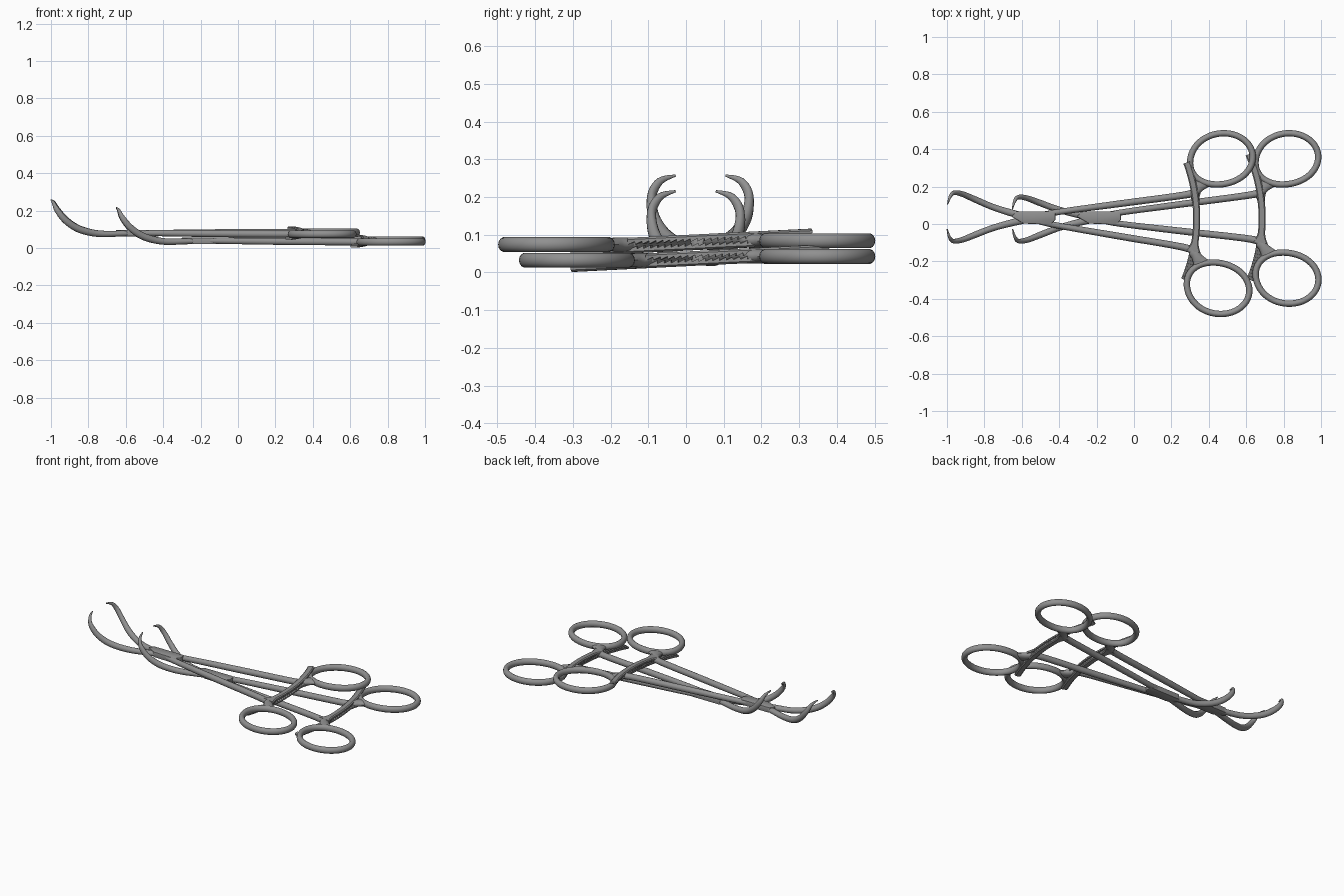
import bpy, bmesh, math
from mathutils import Vector, Matrix

if "Cube" in bpy.data.objects:
    bpy.data.objects.remove(bpy.data.objects["Cube"])

steel = bpy.data.materials.new("steel_grey")
steel.diffuse_color = (0.28, 0.28, 0.28, 1)
steel.use_nodes = True
steel.node_tree.nodes["Principled BSDF"].inputs["Base Color"].default_value = steel.diffuse_color


def finish(name, bm, place, smooth=40):
    """Place the mesh, fix its normals and add it to the scene."""
    bm.transform(place)
    bmesh.ops.recalc_face_normals(bm, faces=bm.faces)
    me = bpy.data.meshes.new(name)
    bm.to_mesh(me)
    bm.free()
    me.materials.append(steel)
    ob = bpy.data.objects.new(name, me)
    bpy.context.collection.objects.link(ob)
    bpy.ops.object.select_all(action='DESELECT')
    ob.select_set(True)
    bpy.context.view_layer.objects.active = ob
    bpy.ops.object.shade_smooth_by_angle(angle=math.radians(smooth))
    return ob


def loft(bm, sections, closed=False):
    """Skin a list of equal rings of points."""
    rings = [[bm.verts.new(p) for p in s] for s in sections]
    n = len(rings[0])
    for i in range(len(rings) if closed else len(rings) - 1):
        a, b = rings[i], rings[(i + 1) % len(rings)]
        for j in range(n):
            k = (j + 1) % n
            bm.faces.new((a[j], a[k], b[k], b[j]))
    if not closed:
        bm.faces.new(rings[0])
        bm.faces.new(rings[-1])


def spline(pts, steps=5):
    """Catmull-Rom through points of any dimension."""
    p = [pts[0]] + pts + [pts[-1]]
    out = []
    for i in range(1, len(p) - 2):
        for s in range(steps):
            t = s / steps
            out.append([0.5 * (2 * b + (c - a) * t + (2 * a - 5 * b + 4 * c - d) * t * t
                               + (3 * b - a - 3 * c + d) * t ** 3)
                        for a, b, c, d in zip(*p[i - 1:i + 3])])
    return out + [list(pts[-1])]


def oval_sections(path, closed=False, sides=14):
    """Oval cross-sections along (x, y, z, half_width, half_height) points."""
    n, res = len(path), []
    for i, q in enumerate(path):
        prev = path[(i - 1) % n if closed else max(i - 1, 0)]
        nxt = path[(i + 1) % n if closed else min(i + 1, n - 1)]
        t = (Vector(nxt[:3]) - Vector(prev[:3])).normalized()
        side = t.cross(Vector((0, 0, 1))).normalized()
        up = side.cross(t)
        res.append([Vector(q[:3]) + side * q[3] * math.cos(a) + up * q[4] * math.sin(a)
                    for a in (2 * math.pi * k / sides for k in range(sides))])
    return res


# Jaw, shank and handle root: x, y, z, half width, half height, pivot at origin
ARM = [(-.469, -.058, .177, .003, .003), (-.457, -.099, .162, .008, .010),
       (-.437, -.121, .122, .012, .015), (-.390, -.115, .066, .015, .018),
       (-.320, -.088, .021, .017, .019), (-.220, -.050, -.003, .017, .018),
       (-.100, -.018, -.003, .019, .016), (0, .004, 0, .019, .015),
       (.100, .030, 0, .016, .017), (.450, .078, 0, .018, .019),
       (.800, .125, 0, .019, .019), (.855, .145, 0, .025, .019),
       (.878, .170, 0, .030, .019), (.898, .198, 0, .046, .016)]
RADIUS = .865          # ratchet arc around the pivot


def make_arm(prefix, place, s):
    """One half of the clamp; s = 1 for the back handle, -1 for the front one."""
    lift = .005 * s - .001
    out = 0 if s > 0 else .019      # the front ring sits a little further out
    path = [(x, y + out * min(max((x - .8) / .1, 0), 1) * .8,
             z + lift * min(max((x - .1) / .6, 0), 1), w, h) for x, y, z, w, h in ARM]
    bm = bmesh.new()
    loft(bm, oval_sections(spline(path)))
    finish(prefix + "_jaw_and_shank", bm, place)

    # finger ring, slightly drawn out towards the handle root
    ring = []
    for k in range(56):
        a = 2 * math.pi * k / 56
        bulge = 1 + .09 * max(0, math.cos(a - math.radians(222))) ** 4
        ring.append((1.0 - out * .25 + .165 * bulge * math.cos(a),
                     .32 + out + .135 * bulge * math.sin(a) + .008 * math.cos(a),
                     lift, .017, .020))
    bm = bmesh.new()
    loft(bm, oval_sections(ring, True), True)
    finish(prefix + "_finger_ring", bm, place)

    # curved ratchet bar, saw teeth facing the other bar
    bm = bmesh.new()
    sections, teeth = [], 27
    start, end = .17, -.39
    for i in range(teeth):
        for f, drop in ((0.02, 0), (0.98, .008)):
            u = (i + f) / teeth
            a = start + (end - start) * u
            half = .019 + .022 * max(0, 1 - u / .13) ** 2
            y = RADIUS * math.sin(a)
            base = .05 * (s * y + .03) - .002
            face = base - s * (.001 + drop)
            back = base - s * .020
            mid = back + s * .005
            sections.append([((RADIUS + r) * math.cos(a), (RADIUS + r) * math.sin(a), z)
                             for r, z in ((-half, face), (half, face), (half, mid),
                                          (half - .006, back), (-half + .006, back), (-half, mid))])
    loft(bm, sections)
    finish(prefix + "_ratchet_bar", bm, place, 25)


def make_clamp(prefix, x, z, turn):
    pivot = Matrix.Translation((x, .03, z))
    front = pivot @ Matrix.Rotation(turn, 4, 'Z') @ Matrix.Scale(-1, 4, (0, 1, 0))
    make_arm(prefix + "_back", pivot, 1)
    make_arm(prefix + "_front", front, -1)
    # box joint around the crossing
    outline = [(-.125, .010), (-.10, .038), (.09, .038), (.11, .034),
               (.11, -.008), (.085, -.032), (-.06, -.028)]
    bm = bmesh.new()
    loft(bm, [[(px, py, h) for px, py in outline] for h in (-.017, .017)])
    bmesh.ops.bevel(bm, geom=bm.edges[:], offset=.004, segments=2, affect='EDGES', profile=.5)
    finish(prefix + "_box_joint", bm, pivot)


make_clamp("upper_clamp", -.53, .080, -.037)
make_clamp("lower_clamp", -.18, .0385, .018)
